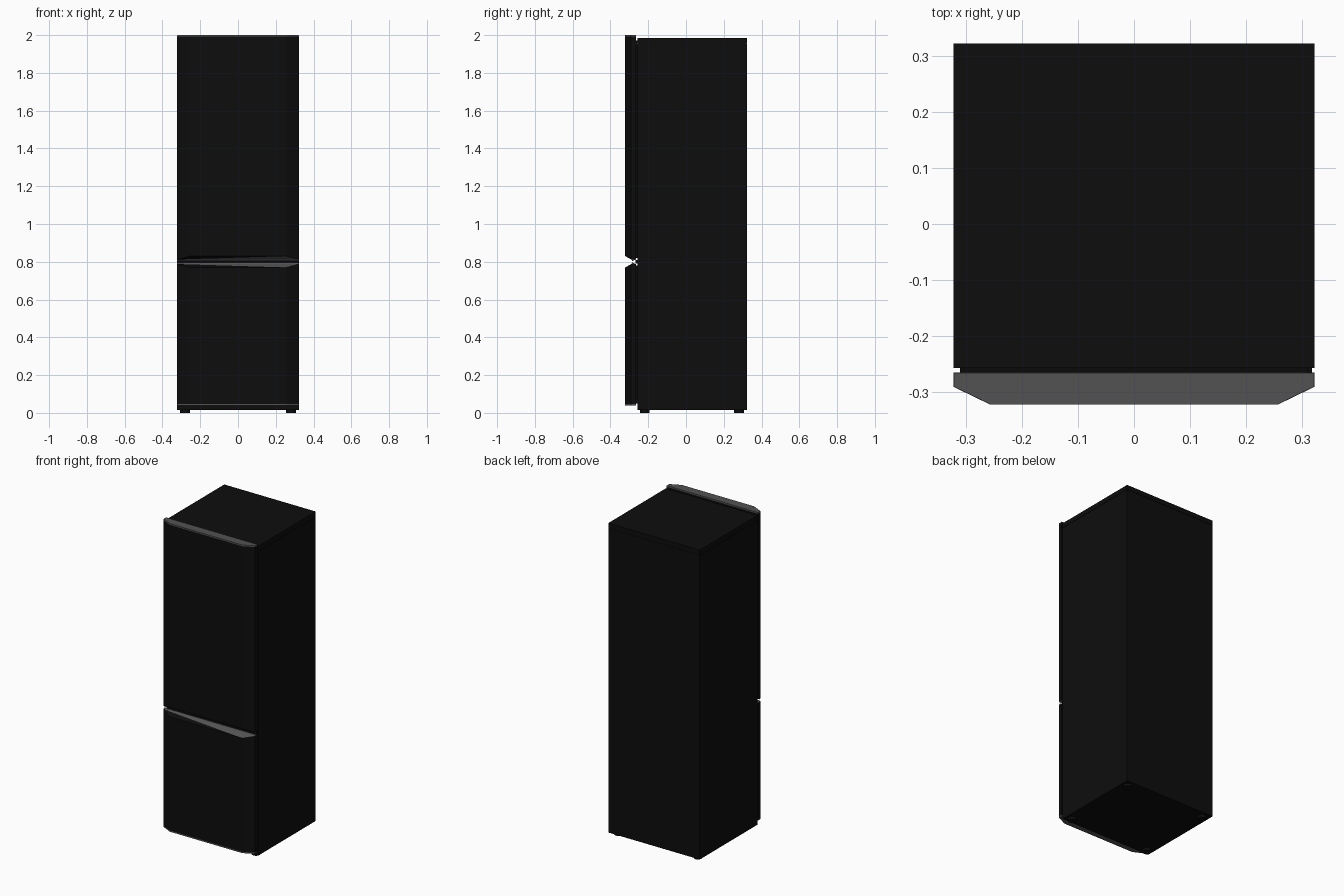
import bpy, bmesh, math

if "Cube" in bpy.data.objects:
    bpy.data.objects.remove(bpy.data.objects["Cube"])


def material(name, v):
    m = bpy.data.materials.new(name)
    m.diffuse_color = (v, v, v, 1)
    m.use_nodes = True
    m.node_tree.nodes["Principled BSDF"].inputs["Base Color"].default_value = m.diffuse_color
    return m


BLACK = material("black_steel", 0.004)
GREY = material("grey_trim", 0.085)
RUBBER = material("dark_rubber", 0.003)

# Door plan outline, counter-clockwise from back left
OUTLINE = [(-0.322, -0.265), (-0.322, -0.290), (-0.256, -0.322),
           (0.256, -0.322), (0.322, -0.290), (0.322, -0.265)]


def mesh(name, verts, faces, mat):
    bm = bmesh.new()
    vs = [bm.verts.new(v) for v in verts]
    for f in faces:
        bm.faces.new([vs[i] for i in f])
    bmesh.ops.recalc_face_normals(bm, faces=bm.faces)
    me = bpy.data.meshes.new(name)
    bm.to_mesh(me)
    bm.free()
    me.materials.append(mat)
    ob = bpy.data.objects.new(name, me)
    bpy.context.collection.objects.link(ob)
    return ob


def loft(name, rings, mat):
    n = len(rings[0])
    verts = [v for r in rings for v in r]
    faces = [(k * n + i, k * n + (i + 1) % n, (k + 1) * n + (i + 1) % n, (k + 1) * n + i)
             for k in range(len(rings) - 1) for i in range(n)]
    faces += [tuple(range(n)), tuple(range(len(verts) - n, len(verts)))]
    return mesh(name, verts, faces, mat)


def box(name, x, y0, y1, z0, z1, mat):
    rect = [(-x, y0), (x, y0), (x, y1), (-x, y1)]
    return loft(name, [[(a, b, z) for a, b in rect] for z in (z0, z1)], mat)


def ring(z, scale=1.0):
    return [(x * scale, -0.290 + (y + 0.290) * scale, z) for x, y in OUTLINE]


def door(prefix, flip, far):
    """Panel, sloped grip trim, end cap and seal; flip mirrors about z = 0.8."""
    s = -1 if flip else 1
    up = lambda d: 0.8 + s * d
    # panel, its grip end cut along the slope
    grip = [(x, y, up(0.030 if y < -0.3 else 0.012)) for x, y in OUTLINE]
    loft(prefix + "_door", [grip, ring(far - s * 0.008)], BLACK)
    # grip trim: front slope, side step, ridge and back slope
    ridge = [(-0.322, -0.284, up(0.004)), (0.322, -0.284, up(0.004))]
    mesh(prefix + "_grip_trim", grip + ridge,
         [(1, 2, 3, 4), (1, 4, 7, 6), (6, 7, 5, 0), (0, 1, 6), (4, 5, 7),
          (0, 5, 4, 3, 2, 1)], GREY)
    # outer end cap with a slim chamfer
    loft(prefix + "_end_cap",
         [ring(far - s * 0.008), ring(far - s * 0.003), ring(far, 0.996)], GREY)
    # door seal
    z0, z1 = sorted((up(0.020), far - s * 0.028))
    box(prefix + "_seal", 0.310, -0.266, -0.256, z0, z1, RUBBER)


# Cabinet: main shell, shallow seam and lid
box("cabinet", 0.322, -0.257, 0.322, 0.015, 1.952, BLACK)
box("cabinet_seam", 0.320, -0.255, 0.320, 1.951, 1.956, RUBBER)
box("cabinet_lid", 0.322, -0.257, 0.322, 1.955, 1.985, BLACK)

door("upper", False, 2.0)
door("lower", True, 0.038)

# Hinge blocks behind the door edge
for name, z in (("top_hinge", 1.955), ("middle_hinge", 0.80), ("bottom_hinge", 0.06)):
    h = box(name, 0.008, -0.268, -0.256, z - 0.010, z + 0.010, RUBBER)
    h.location.x = 0.309

# Round feet
for sx in (-1, 1):
    for side, y in (("front", -0.218), ("back", 0.280)):
        bpy.ops.mesh.primitive_cylinder_add(vertices=16, radius=0.026, depth=0.018,
                                            location=(sx * 0.28, y, 0.009))
        foot = bpy.context.object
        foot.name = f"{side}_{'left' if sx < 0 else 'right'}_foot"
        foot.data.materials.append(BLACK)
        bpy.ops.object.shade_smooth_by_angle(angle=math.radians(40))
